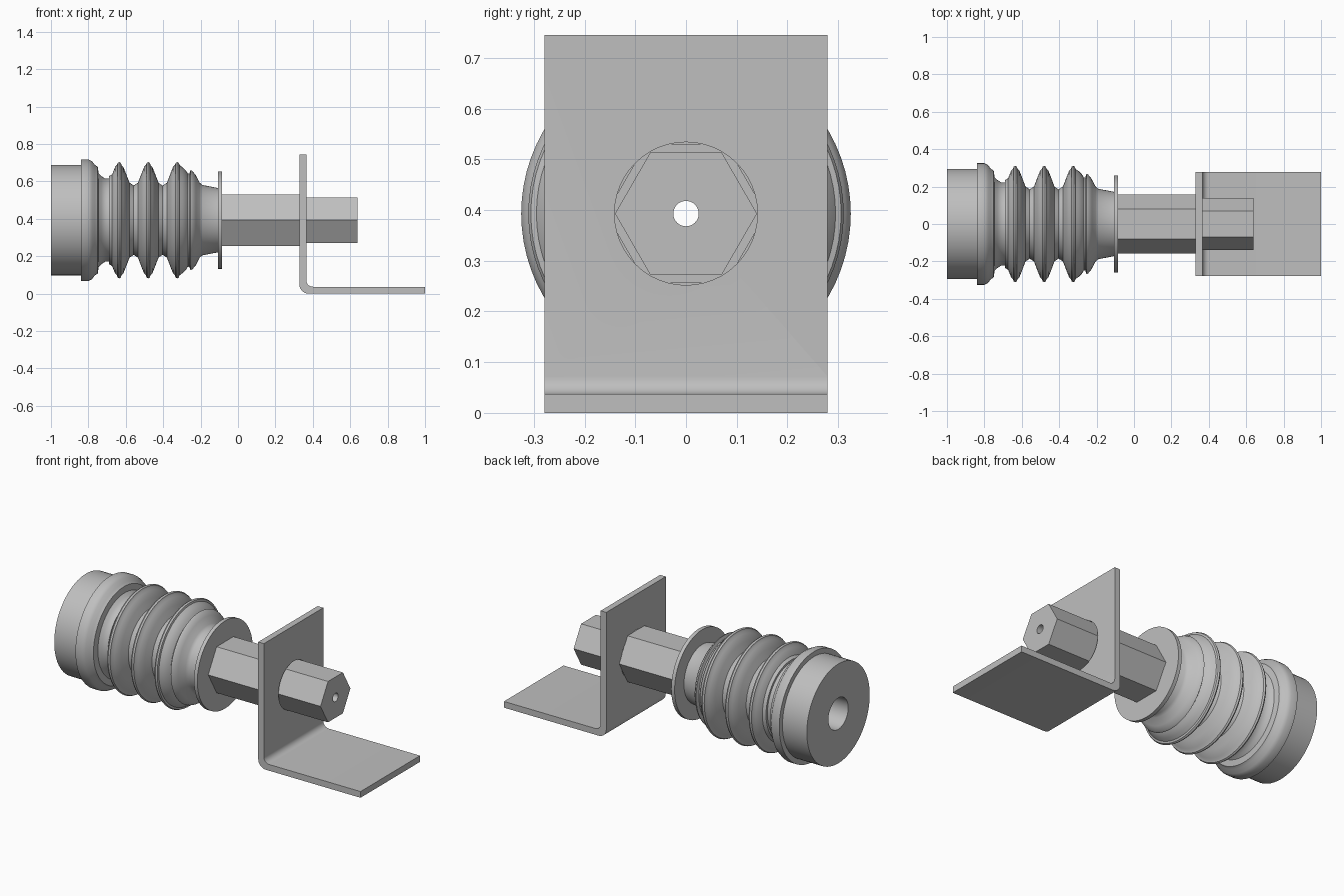
import bpy, bmesh
from math import cos, sin, pi, radians

AXIS_Z = 0.393
BORE = 0.025

if "Cube" in bpy.data.objects:
    bpy.data.objects.remove(bpy.data.objects["Cube"], do_unlink=True)

grey = bpy.data.materials.new("mid grey")
grey.use_nodes = True
colour = (0.52, 0.52, 0.52, 1)
grey.diffuse_color = colour
grey.node_tree.nodes["Principled BSDF"].inputs["Base Color"].default_value = colour


def add_object(name, bm):
    bmesh.ops.recalc_face_normals(bm, faces=bm.faces)
    mesh = bpy.data.meshes.new(name)
    bm.to_mesh(mesh)
    bm.free()
    mesh.materials.append(grey)
    obj = bpy.data.objects.new(name, mesh)
    bpy.context.collection.objects.link(obj)
    return obj


def smooth(obj, angle=30):
    bpy.ops.object.select_all(action="DESELECT")
    obj.select_set(True)
    bpy.context.view_layer.objects.active = obj
    bpy.ops.object.shade_smooth_by_angle(angle=radians(angle))


def lathe(name, profile, segments=72, hexagonal=False):
    """Turn a closed (x, radius) profile about the long axis."""
    bm = bmesh.new()
    rings = []
    for i in range(segments):
        a = 2 * pi * i / segments
        flat = cos(pi / 6) / cos(a % (pi / 3) - pi / 6)
        ring = []
        for x, r in profile:
            if hexagonal and r > BORE:
                r *= flat
            ring.append(bm.verts.new((x, r * cos(a), AXIS_Z + r * sin(a))))
        rings.append(ring)
    n = len(profile)
    for i in range(segments):
        a, b = rings[i], rings[(i + 1) % segments]
        for j in range(n):
            k = (j + 1) % n
            bm.faces.new((a[j], a[k], b[k], b[j]))
    return add_object(name, bm)


# Rubber boot: plain end, collar, three beaded folds and a tapered neck
boot = [(-1, 0.093), (-1, 0.295), (-0.84, 0.295), (-0.84, 0.325),
        (-0.80, 0.325), (-0.78, 0.315), (-0.765, 0.295), (-0.75, 0.285),
        (-0.745, 0.25), (-0.73, 0.235), (-0.71, 0.222), (-0.69, 0.222)]
fold = [(-0.055, 0.20), (-0.038, 0.245), (-0.022, 0.285), (-0.012, 0.295),
        (-0.009, 0.306), (0, 0.311), (0.009, 0.306), (0.012, 0.295),
        (0.022, 0.285), (0.038, 0.245), (0.055, 0.20)]
for centre in (-0.635, -0.48, -0.325):
    # the outermost folds are shallower on their outer sides
    for dx, r in fold:
        if centre < -0.6 and dx < 0:
            r = max(r, 0.235)
        if centre > -0.4 and dx > 0.012:
            continue
        boot.append((centre + dx, r))
    if centre < -0.4:
        boot.append((centre + 0.0775, 0.185))
boot += [(-0.295, 0.282), (-0.278, 0.265), (-0.268, 0.248), (-0.26, 0.25),
         (-0.254, 0.268), (-0.245, 0.264), (-0.225, 0.24), (-0.205, 0.20),
         (-0.19, 0.188), (-0.107, 0.172), (-0.107, 0.093)]
smooth(lathe("bellows_boot", boot), 35)

# Round flange between boot and shaft
smooth(lathe("flange_washer", [(-0.107, BORE), (-0.107, 0.26),
                               (-0.085, 0.26), (-0.085, BORE)]))

# Stepped hexagonal shaft with a round bore
smooth(lathe("hex_shaft", [(-0.085, BORE), (-0.085, 0.158), (0.33, 0.158),
                           (0.33, 0.14), (0.64, 0.14), (0.64, BORE)],
             48, hexagonal=True))


# Bent angle bracket, extruded across its width
def arc(cx, cz, r, steps=8):
    return [(cx - r * cos(pi / 2 * i / steps), cz - r * sin(pi / 2 * i / steps))
            for i in range(steps + 1)]


LEFT, THICK, TOP, HALF = 0.328, 0.037, 0.745, 0.279
outer = arc(LEFT + 0.05, 0.05, 0.05)
inner = arc(LEFT + THICK + 0.035, THICK + 0.035, 0.035)
outline = [(LEFT, TOP)] + outer + [(1, 0), (1, THICK)] + inner[::-1] + [(LEFT + THICK, TOP)]
bm = bmesh.new()
side = bm.faces.new([bm.verts.new((x, -HALF, z)) for x, z in outline])
moved = bmesh.ops.extrude_face_region(bm, geom=[side], use_keep_orig=True)["geom"]
bmesh.ops.translate(bm, vec=(0, 2 * HALF, 0),
                    verts=[v for v in moved if isinstance(v, bmesh.types.BMVert)])
bracket = add_object("angle_bracket", bm)

# Round clearance hole through the upright plate
bpy.ops.mesh.primitive_cylinder_add(vertices=48, radius=0.141, depth=0.2,
                                    location=(LEFT + THICK / 2, 0, AXIS_Z),
                                    rotation=(0, pi / 2, 0))
cutter = bpy.context.object
cutter.name = "hole_cutter"
cutter.hide_render = True
cutter.hide_set(True)
cutter.display_type = "WIRE"
smooth(bracket)
cut = bracket.modifiers.new("hole", "BOOLEAN")
cut.operation = "DIFFERENCE"
cut.solver = "EXACT"
cut.object = cutter
